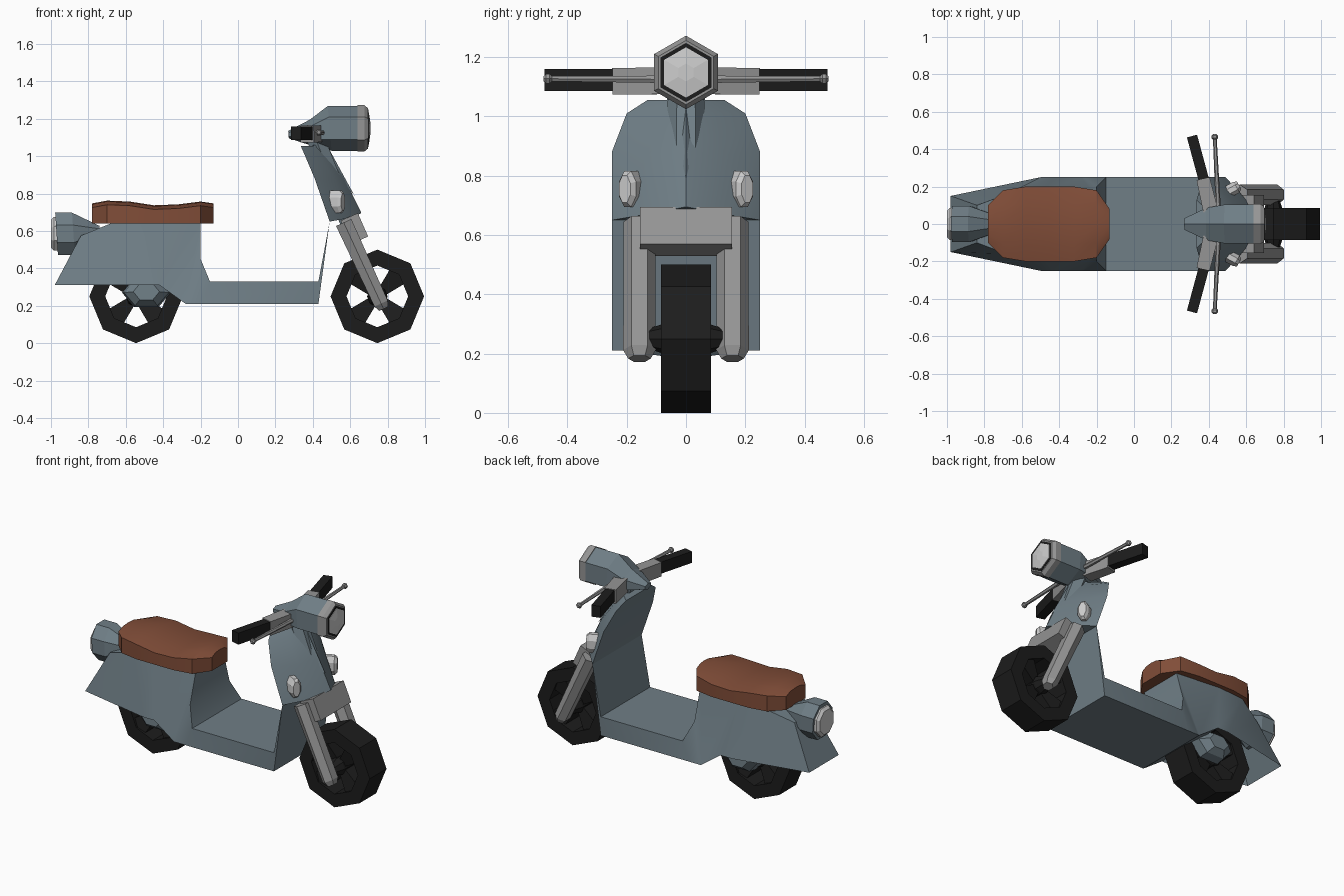
import bpy
from math import cos, sin, pi, radians
from mathutils import Vector
import bmesh

if "Cube" in bpy.data.objects:
    bpy.data.objects.remove(bpy.data.objects["Cube"])

def material(name, c):
    m = bpy.data.materials.new(name)
    m.diffuse_color = (*c, 1)
    m.use_nodes = True
    m.node_tree.nodes["Principled BSDF"].inputs["Base Color"].default_value = m.diffuse_color
    return m

PAINT = material("blue_grey_paint", (0.16, 0.21, 0.24))
LEATHER = material("brown_leather", (0.22, 0.075, 0.04))
RUBBER = material("black_rubber", (0.012, 0.012, 0.012))
METAL = material("metal", (0.30, 0.30, 0.30))
GLASS = material("glass", (0.62, 0.62, 0.62))

def build(name, verts, faces, mat, smooth=False):
    me = bpy.data.meshes.new(name)
    me.from_pydata([tuple(v) for v in verts], [], faces)
    bm = bmesh.new()
    bm.from_mesh(me)
    bmesh.ops.recalc_face_normals(bm, faces=bm.faces)
    bm.to_mesh(me)
    bm.free()
    me.materials.append(mat)
    ob = bpy.data.objects.new(name, me)
    bpy.context.collection.objects.link(ob)
    if smooth:
        bpy.ops.object.select_all(action='DESELECT')
        ob.select_set(True)
        bpy.context.view_layer.objects.active = ob
        bpy.ops.object.shade_smooth_by_angle(angle=radians(30))
    return ob

def loft(name, rings, mat, closed=False, smooth=False, skip=()):
    """Skin equal-length rings; skip lists (ring, side) faces left open."""
    n, k = len(rings[0]), len(rings)
    verts = [v for r in rings for v in r]
    faces = []
    for i in range(k if closed else k - 1):
        a, b = i * n, (i + 1) % k * n
        for j in range(n):
            if (i, j) not in skip:
                faces.append((a + j, a + (j + 1) % n, b + (j + 1) % n, b + j))
    if not closed:
        faces += [tuple(range(n)), tuple(range((k - 1) * n, k * n))]
    return build(name, verts, faces, mat, smooth)

def tube(name, stations, n, mat, phase=0, smooth=False):
    """Straight n-sided tube through (point, side radius, up radius) stations."""
    d = Vector(stations[-1][0]) - Vector(stations[0][0])
    q = d.to_track_quat('Z', 'Y')
    rings = []
    for p, a, b in stations:
        ang = [2 * pi * i / n + phase for i in range(n)]
        rings.append([Vector(p) + q @ Vector((a * cos(t), b * sin(t), 0)) for t in ang])
    return loft(name, rings, mat, smooth=smooth)

def bar(name, p, q, size0, size1, mat):
    """Box-section bar given by its half sizes at both ends."""
    s = 2 ** 0.5
    return tube(name, [(p, size0[0] * s, size0[1] * s), (q, size1[0] * s, size1[1] * s)], 4, mat, pi / 4)

# Wheels: octagonal tyre, four flared spokes and a hub
def wheel(name, x, z=0.25):
    prof = [(.25, -.085), (.25, .085), (.165, .085), (.165, -.085)]
    rings = [[(x + r * cos(t), y, z + r * sin(t)) for r, y in prof]
             for t in (i * pi / 4 for i in range(8))]
    loft(name + "_tyre", rings, RUBBER, closed=True)
    for i in range(4):
        t = pi / 4 + i * pi / 2
        bar(f"{name}_spoke_{i}", (x + .02 * cos(t), 0, z + .02 * sin(t)),
            (x + .17 * cos(t), 0, z + .17 * sin(t)), (.04, .022), (.075, .06), RUBBER)
    tube(name + "_hub", [((x, -.125, z), .035, .035), ((x, -.06, z), .055, .055),
                         ((x, .06, z), .055, .055), ((x, .125, z), .035, .035)], 8, RUBBER)

wheel("front_wheel", .745)
wheel("rear_wheel", -.545)

# Body shell: tail, engine cover, footboard and lower leg shield
stations = [  # bottom x, z, half width; top x, z, half width
    (-.98, .31, .15, -.84, .575, .10),
    (-.50, .31, .25, -.68, .64, .16),
    (-.42, .31, .25, -.50, .655, .17),
    (-.28, .21, .25, -.20, .65, .14),
    (-.27, .21, .25, -.20, .45, .20),
    (-.20, .21, .25, -.15, .33, .25),
    (.37, .21, .25, .43, .33, .25),
    (.43, .21, .25, .49, .65, .25)]
rings = [[(xb, -yb, zb), (xt, -yt, zt), (xt, yt, zt), (xb, yb, zb)]
         for xb, zb, yb, xt, zt, yt in stations]
loft("body_shell", rings, PAINT, smooth=True, skip={(0, 3), (1, 3)})

# Upper leg shield with pointed prow
rows = [  # edge xyz, middle xyz, centre x, z
    (.49, .25, .65, .60, .13, .67, .66, .695),
    (.41, .25, .88, .52, .13, .87, .57, .88),
    (.355, .20, 1.01, .43, .10, 1.01, .49, 1.005),
    (.335, .13, 1.055, .40, .065, 1.055, .455, 1.055)]
rings = [[(ex, -ey, ez), (mx, -my, mz), (fx, 0, fz), (mx, my, mz), (ex, ey, ez), (ex, 0, ez)]
         for ex, ey, ez, mx, my, mz, fx, fz in rows]
loft("leg_shield", rings, PAINT, smooth=True)
build("shield_wedge", [(.40, -.065, 1.06), (.40, .065, 1.06), (.475, 0, 1.06), (.622, 0, .79)],
      [(0, 1, 2), (0, 1, 3), (1, 2, 3), (0, 2, 3)], PAINT)
tube("steering_column", [((.40, 0, 1.13), .06, .055), ((.60, 0, .63), .07, .055)], 6, PAINT)

# Seat: rounded outline with a saddle dip and crowned top
side = [(-.78, .10), (-.70, .18), (-.58, .20), (-.45, .20), (-.32, .20), (-.20, .18), (-.13, .08)]
crown = [.725, .74, .735, .715, .72, .735, .725]
rings = []
for (x, y), h in zip(side, crown):
    up = .022
    rings.append([(x, -y, .64), (x, -y, h), (x, -y * .55, h + up * .8), (x, 0, h + up),
                  (x, y * .55, h + up * .8), (x, y, h), (x, y, .64)])
loft("seat", rings, LEATHER, smooth=True)

# Tail lamp
tube("tail_lamp_housing", [((-.74, 0, .60), .05, .03), ((-.88, 0, .585), .105, .122),
                           ((-.97, 0, .585), .105, .122)], 8, PAINT, pi / 8)
tube("tail_lamp_lens", [((-.96, 0, .585), .092, .098), ((-.985, 0, .585), .092, .098),
                        ((-1.0, 0, .585), .075, .08)], 8, GLASS, pi / 8)

# Headlamp: hexagonal housing, metal rim, dark ring, glass
zh = 1.148
tube("headlamp_housing", [((.27, 0, 1.115), .035, .02), ((.39, 0, 1.125), .10, .07),
                          ((.49, 0, zh), .12, .12), ((.65, 0, zh), .12, .12)], 6, PAINT, pi / 2)
tube("headlamp_rim", [((.64, 0, zh), .124, .124), ((.675, 0, zh), .124, .124),
                      ((.695, 0, zh), .108, .108)], 6, METAL, pi / 2)
tube("headlamp_ring", [((.68, 0, zh), .10, .10), ((.697, 0, zh), .10, .10)], 6, RUBBER, pi / 2)
tube("headlamp_glass", [((.68, 0, zh), .085, .085), ((.70, 0, zh), .085, .085),
                        ((.708, 0, zh), .03, .03)], 6, GLASS, pi / 2)

# Fork crown
bar("fork_crown", (.595, 0, .675), (.65, 0, .55), (.155, .05), (.155, .05), METAL)

for s, tag in ((-1, "right"), (1, "left")):
    # Handlebar sleeve, grip and brake lever
    bar("bar_sleeve_" + tag, (.41, s * .07, 1.12), (.37, s * .24, 1.118), (.04, .045), (.036, .045), METAL)
    bar("grip_" + tag, (.375, s * .23, 1.122), (.31, s * .47, 1.122), (.028, .037), (.028, .037), RUBBER)
    tube("brake_lever_" + tag, [((.45, s * .09, 1.125), .014, .014), ((.432, s * .46, 1.127), .010, .010)], 6, METAL)
    tube("lever_ball_" + tag, [((.432, s * .452, 1.127), .01, .01), ((.432, s * .46, 1.127), .018, .018),
                               ((.432, s * .472, 1.127), .018, .018), ((.432, s * .48, 1.127), .01, .01)], 6, METAL)
    # Fork leg
    y = s * .157
    tube("fork_leg_" + tag, [((.565, y, .645), .053, .052), ((.765, y, .212), .055, .045),
                             ((.778, y, .183), .038, .03)], 6, METAL)
    # Front indicator
    tube("indicator_" + tag, [((.49, s * .165, .755), .036, .065), ((.548, s * .197, .755), .036, .065),
                              ((.562, s * .207, .755), .024, .05)], 8, GLASS, pi / 8)
    # Rear axle cover
    tube("axle_cover_" + tag, [((-.49, s * .08, .27), .13, .09), ((-.49, s * .14, .27), .12, .08),
                               ((-.49, s * .18, .275), .07, .05)], 6, PAINT)
